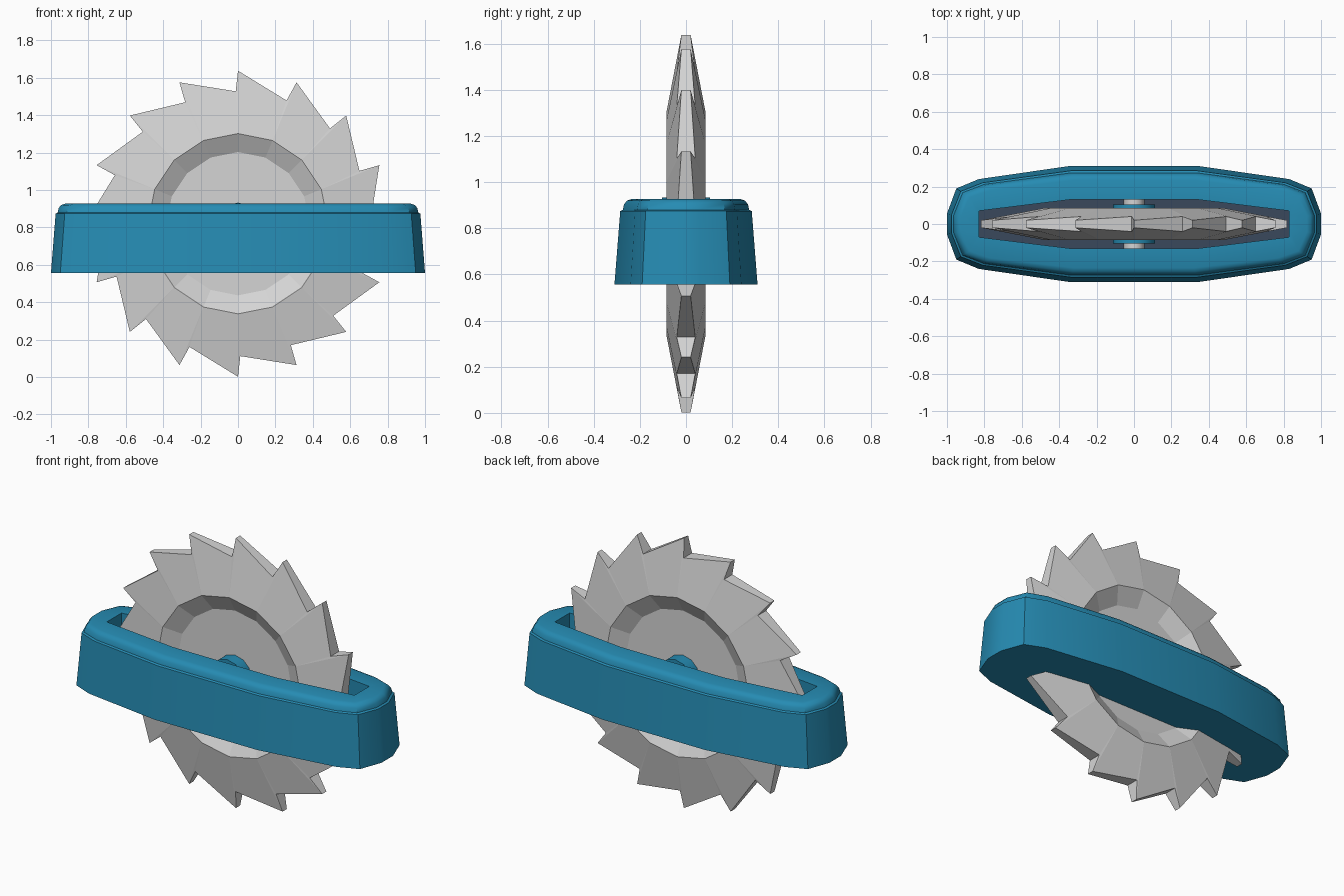
import bpy, bmesh, math

if "Cube" in bpy.data.objects:
    bpy.data.objects.remove(bpy.data.objects["Cube"])


def material(name, rgb):
    m = bpy.data.materials.new(name)
    m.diffuse_color = (*rgb, 1)
    m.use_nodes = True
    m.node_tree.nodes["Principled BSDF"].inputs["Base Color"].default_value = m.diffuse_color
    return m


TEAL = material("teal paint", (0.019, 0.26, 0.45))
STEEL = material("light steel", (0.66, 0.66, 0.66))
SLATE = material("dark slate", (0.042, 0.065, 0.107))
CZ = 0.82   # blade centre height
N = 16      # number of teeth


def finish(bm, name, mats, smooth=None):
    bmesh.ops.recalc_face_normals(bm, faces=bm.faces[:])
    me = bpy.data.meshes.new(name)
    bm.to_mesh(me)
    bm.free()
    ob = bpy.data.objects.new(name, me)
    bpy.context.collection.objects.link(ob)
    for m in mats:
        me.materials.append(m)
    if smooth:
        bpy.ops.object.select_all(action='DESELECT')
        bpy.context.view_layer.objects.active = ob
        ob.select_set(True)
        bpy.ops.object.shade_smooth_by_angle(angle=math.radians(smooth))
    return ob


def bridge(bm, a, b):
    n = len(a)
    return [bm.faces.new((a[i], a[(i + 1) % n], b[(i + 1) % n], b[i])) for i in range(n)]


def mirrored(q):
    """Full outline from the points of one quadrant."""
    half = q[::-1] + [(-x, y) for x, y in q]
    return half + [(-x, -y) for x, y in half]


# Frame: tapered outer shell, rounded top rim, slot with a dark floor
outline = mirrored([(0.345, 0.31), (0.83, 0.24), (0.95, 0.19), (1.0, 0.055)])
slot = mirrored([(0.345, 0.13), (0.83, 0.07), (0.83, 0.05), (0.83, 0.02)])
bm = bmesh.new()
loops = []
for z, d in [(0.557, 0), (0.874, 0.025), (0.88, 0.036), (0.905, 0.042), (0.92, 0.055), (0.927, 0.075)]:
    loops.append([bm.verts.new((x * (1 - d), y * (1 - d / 0.31), z)) for x, y in outline])
for z in (0.927, 0.57):
    loops.append([bm.verts.new((x, y, z)) for x, y in slot])
for a, b in zip(loops, loops[1:]):
    bridge(bm, a, b)
bm.faces.new(loops[0])
bm.faces.new(loops[-1]).material_index = 1
finish(bm, "frame", [TEAL, SLATE], 40)


# Saw blade: bevelled teeth, raised ring and recessed centre on both sides
def polar(bm, r, deg, y):
    a = math.radians(deg)
    return bm.verts.new((r * math.sin(a), y, CZ + r * math.cos(a)))


bm = bmesh.new()
step = 360 / N
edges = []
for s in (-1, 1):
    tip = [polar(bm, 0.818, k * step, s * 0.02) for k in range(N)]
    notch = [polar(bm, 0.708, k * step - 1, s * 0.04) for k in range(N)]
    rim = [polar(bm, 0.482, k * step, s * 0.085) for k in range(N)]
    dish = [polar(bm, 0.383, k * step, s * 0.03) for k in range(N)]
    for k in range(N):
        j = (k + 1) % N
        bm.faces.new((rim[k], tip[k], notch[j], rim[j]))
        bm.faces.new((rim[k], notch[k], tip[k]))
    bridge(bm, rim, dish)
    bm.faces.new(dish)
    edges.append([v for pair in zip(notch, tip) for v in pair])
bridge(bm, *edges)
finish(bm, "saw_blade", [STEEL])


# Hub and axle holding the blade in the frame
def rod(name, r, half, sides, mat):
    bm = bmesh.new()
    ends = [[polar(bm, r, 360 * i / sides, y) for i in range(sides)] for y in (-half, half)]
    bridge(bm, *ends)
    for e in ends:
        bm.faces.new(e)
    finish(bm, name, [mat], 40)


rod("hub", 0.113, 0.103, 12, TEAL)
rod("axle", 0.055, 0.16, 12, STEEL)
